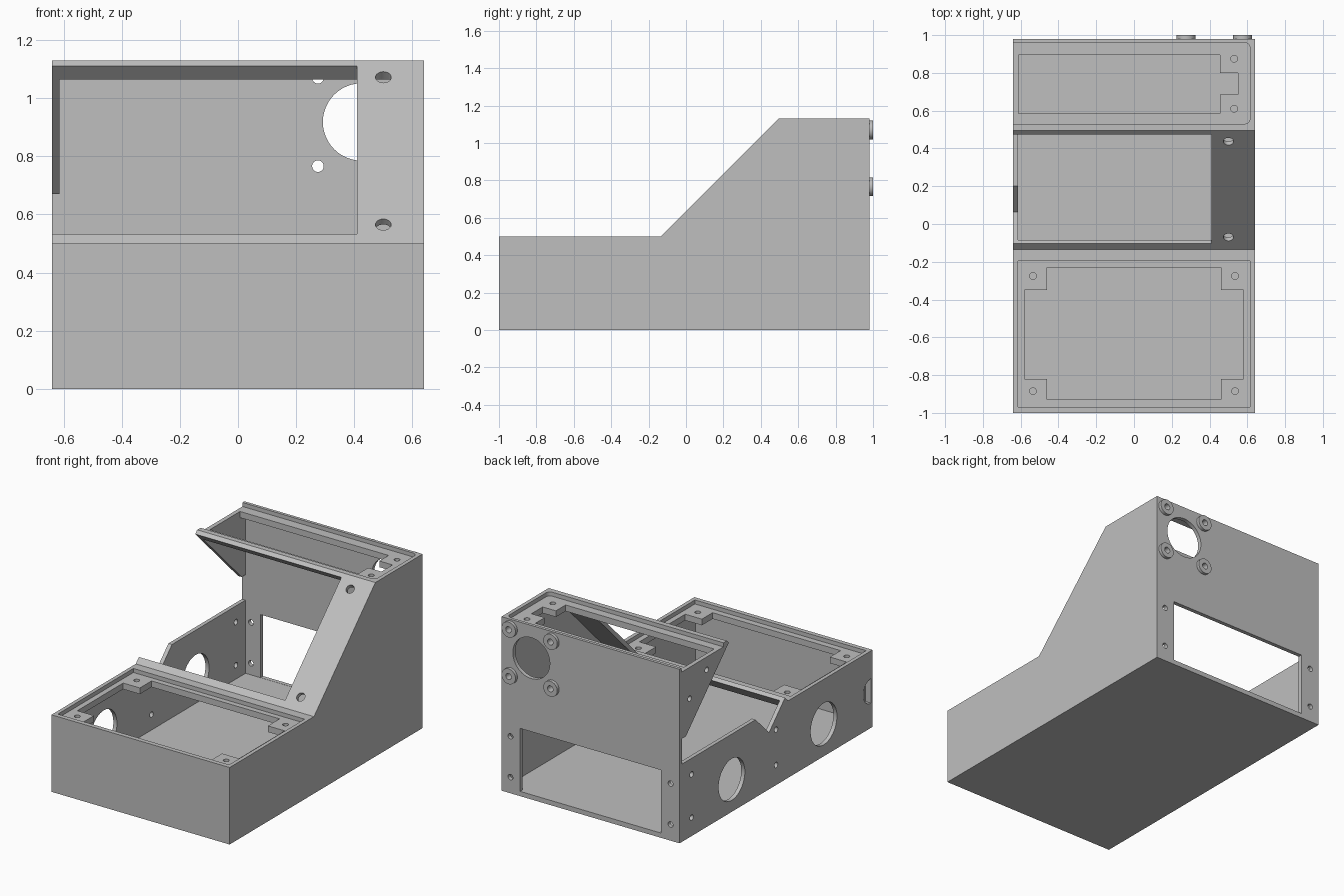
import bpy, bmesh, math
from mathutils import Vector, Matrix

if "Cube" in bpy.data.objects:
    bpy.data.objects.remove(bpy.data.objects["Cube"], do_unlink=True)

grey = bpy.data.materials.new("plain grey")
grey.use_nodes = True
COLOUR = (0.52, 0.52, 0.52, 1)
grey.diffuse_color = COLOUR
grey.node_tree.nodes["Principled BSDF"].inputs["Base Color"].default_value = COLOUR

W, WALL = 0.64, 0.026
INNER = W - WALL


def make(name, bm):
    bmesh.ops.recalc_face_normals(bm, faces=bm.faces[:])
    mesh = bpy.data.meshes.new(name)
    bm.to_mesh(mesh)
    bm.free()
    mesh.materials.append(grey)
    ob = bpy.data.objects.new(name, mesh)
    bpy.context.collection.objects.link(ob)
    return ob


def prism(name, profile, x0, x1):
    """Extrude a (y, z) side profile along x."""
    bm = bmesh.new()
    face = bm.faces.new([bm.verts.new((x0, y, z)) for y, z in profile])
    ext = bmesh.ops.extrude_face_region(bm, geom=[face])["geom"]
    bmesh.ops.translate(bm, vec=(x1 - x0, 0, 0),
                        verts=[v for v in ext if isinstance(v, bmesh.types.BMVert)])
    return make(name, bm)


def box(name, x0, x1, y0, y1, z0, z1):
    return prism(name, [(y0, z0), (y1, z0), (y1, z1), (y0, z1)], x0, x1)


def add_cylinder(bm, centre, axis, radius, depth, sides=32):
    turn = Vector((0, 0, 1)).rotation_difference(Vector(axis)).to_matrix().to_4x4()
    bmesh.ops.create_cone(bm, cap_ends=True, segments=sides, radius1=radius,
                          radius2=radius, depth=depth,
                          matrix=Matrix.Translation(centre) @ turn)


def cut(target, cutter):
    cutter.hide_render = True
    mod = target.modifiers.new("cut", "BOOLEAN")
    mod.operation, mod.solver, mod.object = "DIFFERENCE", "EXACT", cutter
    bpy.context.view_layer.objects.active = target
    bpy.ops.object.modifier_apply(modifier=mod.name)
    bpy.data.objects.remove(cutter, do_unlink=True)


def slope(s, d):
    """Point with y + z = s (along the slope) and z - y = d (across it)."""
    return ((s - d) / 2, (s + d) / 2)


# Outer shell with its stepped side profile
case = prism("case", [(-1, 0), (0.98, 0), (0.98, 1.13), (0.495, 1.13),
                      (-0.135, 0.5), (-1, 0.5)], -W, W)

# Hollow inside
cut(case, prism("cavity", [(-0.974, 0.03), (0.954, 0.03), (0.954, 1.064),
                           (0.466, 1.064), (-0.164, 0.434), (-0.974, 0.434)],
                -INNER, INNER))

# Sloped opening and the notch in the right wall
LOW, HIGH = 0.43, 1.585
cut(case, prism("slope_opening", [slope(LOW, 0.5), slope(HIGH, 0.5),
                                  slope(HIGH, 0.8), slope(LOW, 0.8)], -0.7, 0.41))
cut(case, prism("wall_notch", [slope(LOW, 0.8), slope(LOW, 0.305), (0.2, 0.505),
                               (0.953, 0.505), (0.953, 0.67), (0.915, 0.67),
                               slope(HIGH, 0.8)], -0.7, -0.6))

# Front tray: lid recess and opening that leaves corner tabs
cut(case, box("front_recess", -0.615, 0.615, -0.97, -0.195, 0.474, 0.6))
cut(case, box("front_opening_long", -0.46, 0.46, -0.93, -0.23, 0.38, 0.6))
cut(case, box("front_opening_wide", -0.58, 0.58, -0.82, -0.35, 0.38, 0.6))

# Rear tray: lid recess open to the right wall, rounded at the far end
recess = box("rear_recess", -0.7, 0.615, 0.53, 0.96, 1.104, 1.2)
bm = bmesh.new()
bm.from_mesh(recess.data)
corners = [e for e in bm.edges if all(v.co.x > 0.6 for v in e.verts)
           and abs(e.verts[0].co.z - e.verts[1].co.z) > 0.05]
bmesh.ops.bevel(bm, geom=corners, offset=0.03, segments=6, affect="EDGES", profile=0.5)
bm.to_mesh(recess.data)
bm.free()
cut(case, recess)
cut(case, box("rear_opening", -0.612, 0.455, 0.585, 0.895, 1.03, 1.2))
cut(case, box("rear_opening_notch", 0.4, 0.55, 0.685, 0.8, 1.03, 1.2))

# Back window
cut(case, box("back_window", -0.505, 0.505, 0.9, 1.1, 0.031, 0.44))

# Large round holes: back outlet and right wall ports
PORT_X, PORT_Z = 0.425, 0.918
bm = bmesh.new()
add_cylinder(bm, (PORT_X, 0.965, PORT_Z), (0, 1, 0), 0.133, 0.1, 48)
for y in (0.445, -0.5):
    add_cylinder(bm, (-0.627, y, 0.21), (1, 0, 0), 0.135, 0.08, 48)
cut(case, make("round_ports", bm))

# Small port against the front wall
half = [(-0.985 + 0.08 * math.cos(a), 0.24 + 0.08 * math.sin(a))
        for a in (math.pi * (i / 16 - 0.5) for i in range(17))]
cut(case, prism("corner_port", half, -0.7, -0.6))

# Screw holes everywhere
BOSSES = [(PORT_X + i * 0.15, PORT_Z + j * 0.152) for i in (-1, 1) for j in (-1, 1)]
R = 0.018
bm = bmesh.new()
for x in (-0.535, 0.535):
    for y in (-0.275, -0.885):
        add_cylinder(bm, (x, y, 0.45), (0, 0, 1), R, 0.12, 20)
for y in (0.61, 0.875):
    add_cylinder(bm, (0.53, y, 1.09), (0, 0, 1), R, 0.12, 20)
for x in (-0.575, 0.575):
    for z in (0.105, 0.37):
        add_cylinder(bm, (x, 0.967, z), (0, 1, 0), R, 0.06, 20)
for y, z in ((0.7, 1.02), (0.877, 0.9), (0.856, 0.4), (0.856, 0.12),
             (-0.01, 0.36), (-0.01, 0.13)):
    add_cylinder(bm, (-0.627, y, z), (1, 0, 0), R, 0.06, 20)
for x, z in BOSSES:
    add_cylinder(bm, (x, 0.967, z), (0, 1, 0), 0.02, 0.06, 24)
for z in (0.565, 1.072):
    add_cylinder(bm, (0.5, z - 0.635, z), (0, -1, 1), 0.027, 0.12, 24)
cut(case, make("screw_holes", bm))

# Raised rings around the outlet screws
rings = []
for i, (x, z) in enumerate(BOSSES):
    bm = bmesh.new()
    add_cylinder(bm, (x, 0.989, z), (0, 1, 0), 0.05, 0.022)
    ring = make(f"outlet_ring_{i + 1}", bm)
    bm = bmesh.new()
    add_cylinder(bm, (x, 0.989, z), (0, 1, 0), 0.02, 0.1, 24)
    cut(ring, make("ring_hole", bm))
    rings.append(ring)

# Smooth round surfaces, keep edges sharp
bpy.ops.object.select_all(action="DESELECT")
for ob in [case] + rings:
    ob.select_set(True)
bpy.context.view_layer.objects.active = case
bpy.ops.object.shade_smooth_by_angle(angle=math.radians(30))
